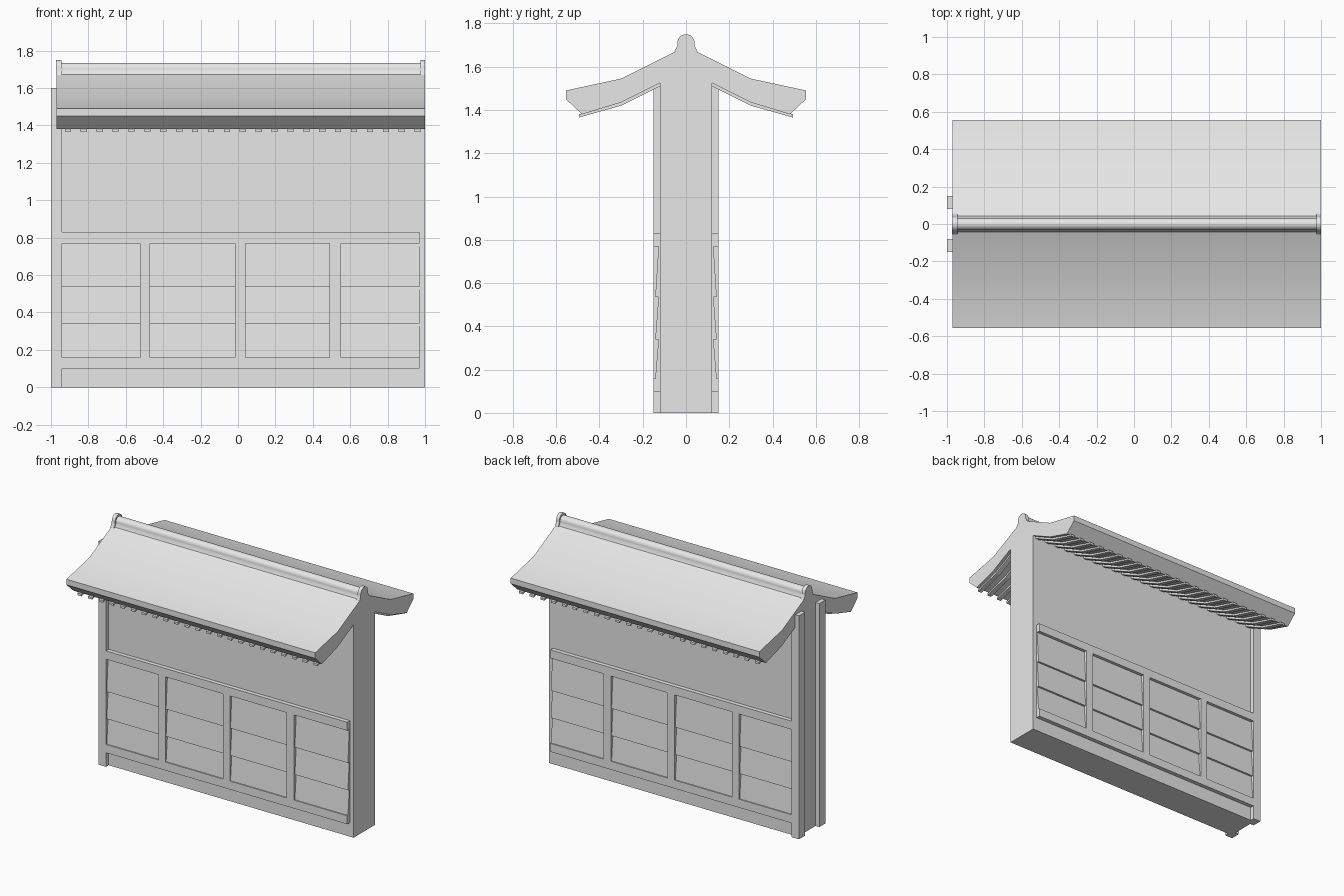
import bpy
import bmesh
import math

cube = bpy.data.objects.get("Cube")
if cube:
    bpy.data.objects.remove(cube, do_unlink=True)

grey = bpy.data.materials.new("plain_grey")
grey.use_nodes = True
GREY = (0.8, 0.8, 0.8, 1)
grey.diffuse_color = GREY
grey.node_tree.nodes["Principled BSDF"].inputs["Base Color"].default_value = GREY


def extrude(name, profile, spans, smooth=False):
    """Extrude a (y, z) profile along x, once for each (start, end) span."""
    bm = bmesh.new()
    for x0, x1 in spans:
        a = [bm.verts.new((x0, y, z)) for y, z in profile]
        b = [bm.verts.new((x1, y, z)) for y, z in profile]
        bm.faces.new(a)
        bm.faces.new(b[::-1])
        for i in range(len(a)):
            j = (i + 1) % len(a)
            bm.faces.new((a[i], b[i], b[j], a[j]))
    bmesh.ops.recalc_face_normals(bm, faces=bm.faces)
    mesh = bpy.data.meshes.new(name)
    bm.to_mesh(mesh)
    bm.free()
    mesh.materials.append(grey)
    obj = bpy.data.objects.new(name, mesh)
    bpy.context.collection.objects.link(obj)
    if smooth:
        bpy.ops.object.select_all(action='DESELECT')
        obj.select_set(True)
        bpy.context.view_layer.objects.active = obj
        bpy.ops.object.shade_smooth_by_angle(angle=math.radians(35))
    return obj


def rect(y0, y1, z0, z1):
    return [(y0, z0), (y1, z0), (y1, z1), (y0, z1)]


def both_sides(half):
    """Close a half profile by mirroring it in y."""
    return half + [(-y, z) for y, z in reversed(half) if y > 0]


LEFT, RIGHT = -0.97, 1.0
POST, FRAME_END = -0.94, 0.97
CORE, FACE = 0.12, 0.15

# Wall core, reaching into the roof
extrude("wall_core", rect(-CORE, CORE, 0, 1.53), [(LEFT, RIGHT)])

# Roof: bent slopes, slanted eaves, stepped soffit
soffit = [(CORE, 1.525), (0.3, 1.435), (0.48, 1.38)]
roof_half = [(0, 1.695), (0.3, 1.545), (0.555, 1.49), (0.555, 1.45)] + soffit[::-1]
extrude("roof", both_sides(roof_half), [(LEFT, RIGHT)], smooth=True)

# Ridge tile with a flange, and raised end tiles
def ridge_profile(foot, radius, top):
    arc = [(radius * math.sin(math.radians(t)), top - radius + radius * math.cos(math.radians(t)))
           for t in range(0, 91, 15)]
    return both_sides(arc + [(radius, 1.695), (foot, 1.67)])


extrude("ridge_tile", ridge_profile(0.045, 0.032, 1.735), [(LEFT, RIGHT)], smooth=True)
extrude("ridge_end_tiles", ridge_profile(0.055, 0.04, 1.75),
        [(LEFT - 0.002, LEFT + 0.025), (RIGHT - 0.025, RIGHT)], smooth=True)

# Bays between the uprights, and the overlapping boards in them
bays = [(POST, -0.525), (-0.47, -0.015), (0.04, 0.49), (0.55, FRAME_END)]
uprights = [(bays[i][1], bays[i + 1][0]) for i in range(3)]
board_heights = [0.16, 0.34, 0.535, 0.77]
rafters = [(-0.926 + i * 0.085, -0.893 + i * 0.085) for i in range(23)]

for side, s in (("front", -1), ("back", 1)):
    inner, outer = s * (CORE - 0.01), s * FACE
    extrude(side + "_post", rect(s * 0.08, outer, 0, 1.6), [(-1, POST)])
    for name, z0, z1 in (("lower", 0.1, 0.16), ("upper", 0.77, 0.83)):
        extrude(f"{side}_{name}_rail", rect(inner, outer, z0, z1), [(POST, FRAME_END)])
    extrude(side + "_uprights", rect(inner, outer, 0.16, 0.77), uprights)
    for i, (z0, z1) in enumerate(zip(board_heights, board_heights[1:])):
        board = [(inner, z0), (s * 0.142, z0), (s * 0.127, z1), (inner, z1)]
        extrude(f"{side}_boards_{i + 1}", board, bays)

    # Rafters follow the soffit and poke out under the eave
    line = soffit[:2] + [(0.495, 1.38)]
    strip = line + [(y, z - 0.015) for y, z in reversed(line)]
    extrude(side + "_rafters", [(s * y, z) for y, z in strip], rafters)
